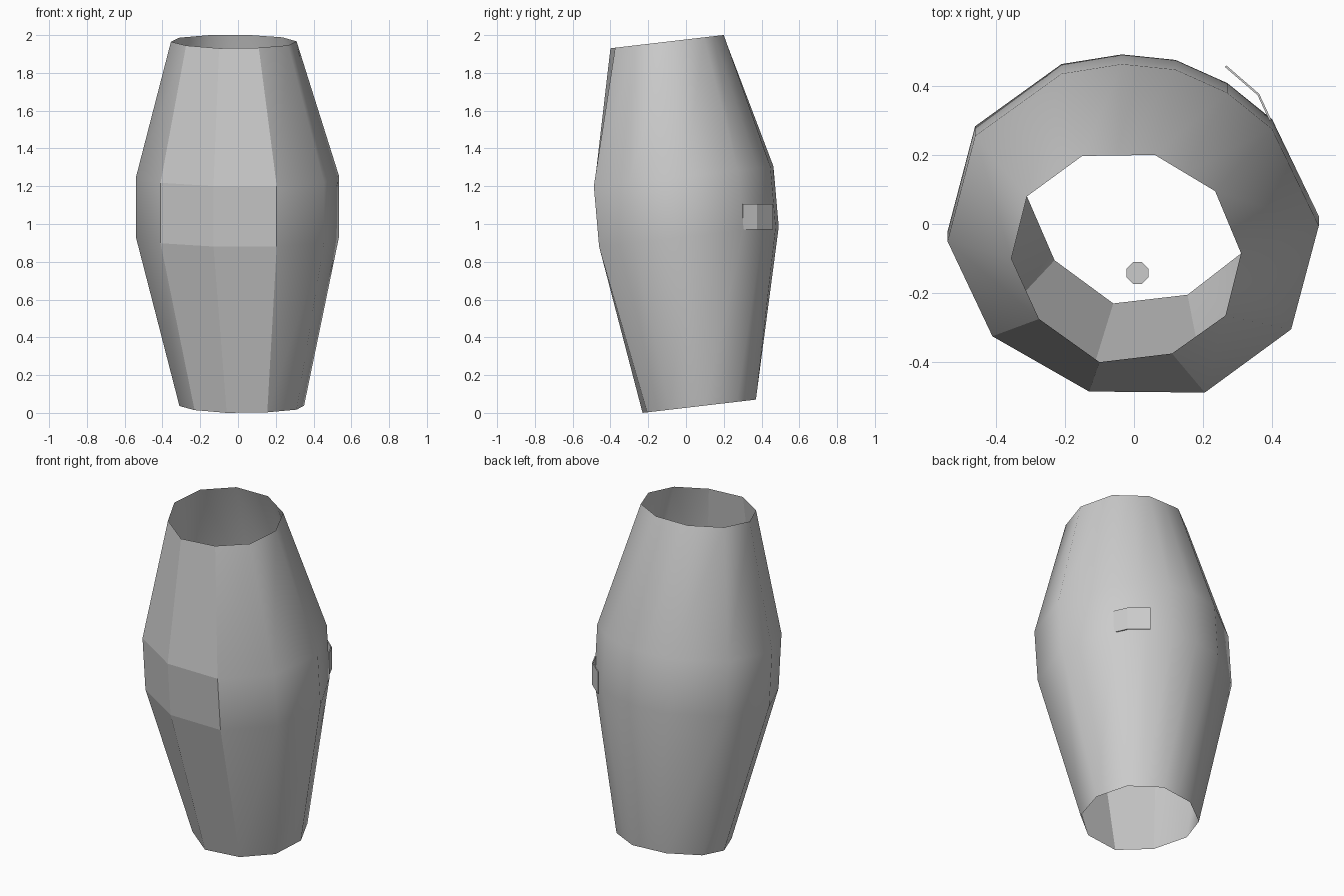
import bpy, bmesh
from math import radians

if "Cube" in bpy.data.objects:
    bpy.data.objects.remove(bpy.data.objects["Cube"])


def make_object(name, verts, faces):
    mesh = bpy.data.meshes.new(name)
    mesh.from_pydata(verts, [], faces)
    mesh.update()
    ob = bpy.data.objects.new(name, mesh)
    bpy.context.collection.objects.link(ob)
    return ob


def ring(points, z0, slope, dy=0.0):
    """Tilted cross-section: height rises linearly toward the back."""
    return [(x, y + dy, z0 + slope * (y + dy)) for x, y in points]


def with_midpoints(points):
    """Add the two straight midpoints matching the rounder back of the bulge."""
    out = []
    for i, (x, y) in enumerate(points):
        out.append((x, y))
        if i in (5, 6):
            nx, ny = points[i + 1]
            out.append(((x + nx) / 2, (y + ny) / 2))
    return out


# Cross-sections, counter-clockwise from the front left
top = [(-.275, -.275), (-.10, -.40), (.11, -.375), (.265, -.265), (.31, -.085),
       (.235, .095), (.06, .20), (-.15, .197), (-.31, .08), (-.355, -.10)]
bulge = [(-.41, -.325), (-.13, -.485), (.205, -.488), (.455, -.305), (.535, -.005),
         (.40, .275), (.27, .38), (.12, .447), (-.035, .463), (-.21, .435),
         (-.46, .255), (-.54, -.05)]
bottom = [(-.23, -.105), (-.06, -.23), (.155, -.205), (.31, -.085), (.35, .10),
          (.275, .27), (.10, .37), (-.11, .345), (-.27, .23), (-.31, .08)]

# Barrel-shaped open sleeve
rings = [ring(with_midpoints(bottom), .027, .117),
         ring(bulge, .931, .11, .028),
         ring(bulge, 1.254, .11),
         ring(with_midpoints(top), 1.977, .117)]
n = len(bulge)
faces = [(r * n + i, r * n + (i + 1) % n, (r + 1) * n + (i + 1) % n, (r + 1) * n + i)
         for r in range(3) for i in range(n)]
sleeve = make_object("sleeve", [v for r in rings for v in r], faces)
for p in sleeve.data.polygons:
    p.use_smooth = p.index % n not in (0, 1)   # the two front columns stay flat

# Thin bent tag on the back right
path = [(.395, .30), (.36, .375), (.265, .457)]
tag = make_object("tag", [(x, y, z) for z in (.97, 1.105) for x, y in path],
                  [(0, 1, 4, 3), (1, 2, 5, 4)])
thick = tag.modifiers.new("thickness", 'SOLIDIFY')
thick.thickness = .006
thick.offset = 0

# Flat inner label
make_object("inner_label", [(-.12, .145, .97), (.09, .18, .97),
                            (.09, .18, 1.07), (-.12, .145, 1.07)], [(0, 1, 2, 3)])

# Small inner stud
bpy.ops.mesh.primitive_cylinder_add(vertices=8, radius=.034, depth=.03,
                                    location=(.01, -.142, 1.0),
                                    rotation=(0, 0, radians(22.5)))
bpy.context.object.name = "inner_stud"
